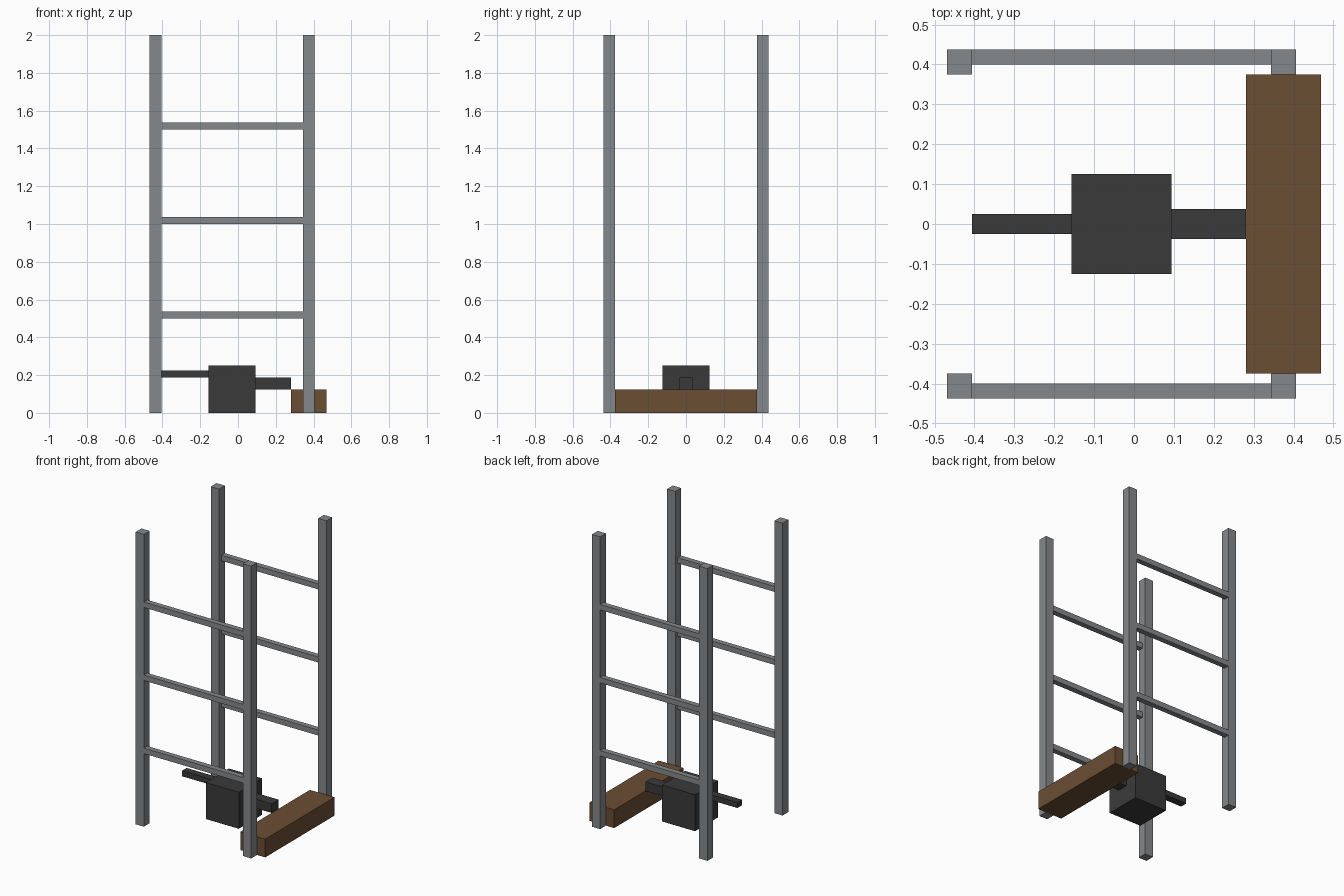
import bpy
import bmesh
from mathutils import Vector

cube = bpy.data.objects.get("Cube")
if cube:
    bpy.data.objects.remove(cube, do_unlink=True)


def material(name, rgb):
    mat = bpy.data.materials.new(name)
    mat.use_nodes = True
    mat.diffuse_color = (*rgb, 1)
    mat.node_tree.nodes["Principled BSDF"].inputs["Base Color"].default_value = (*rgb, 1)
    return mat


def box(name, low, high, mat):
    """Flat-shaded block spanning two opposite corners."""
    low, high = Vector(low), Vector(high)
    bm = bmesh.new()
    bmesh.ops.create_cube(bm, size=1)
    bmesh.ops.scale(bm, vec=high - low, verts=bm.verts)
    mesh = bpy.data.meshes.new(name)
    bm.to_mesh(mesh)
    bm.free()
    mesh.materials.append(mat)
    obj = bpy.data.objects.new(name, mesh)
    obj.location = (low + high) / 2
    bpy.context.collection.objects.link(obj)
    return obj


steel = material("grey steel", (0.235, 0.25, 0.258))
iron = material("dark iron", (0.042, 0.042, 0.042))
wood = material("brown wood", (0.147, 0.077, 0.034))

# Frame: two ladder sides, each with two posts and three rungs
post, rung = 0.0625, 0.0375
outer, left_x, right_x = 0.4375, 0.34375, -0.46875
for side, sign in (("front", -1), ("back", 1)):
    def span(width):
        return sorted((sign * outer, sign * (outer - width)))

    y0, y1 = span(post)
    for end, x in (("left", left_x), ("right", right_x)):
        box(f"{side}_{end}_post", (x, y0, 0), (x + post, y1, 2), steel)
    y0, y1 = span(rung)
    for i in range(3):
        z = 0.5 * (i + 1)
        box(f"{side}_rung_{i + 1}", (right_x + post, y0, z), (left_x, y1, z + rung), steel)

# Wooden beam across one end
box("cross_beam", (0.28125, -0.375, 0), (0.46875, 0.375, 0.125), wood)

# Central block with an arm on each side
box("central_block", (-0.15625, -0.125, 0), (0.09375, 0.125, 0.25), iron)
box("left_arm", (0.09375, -0.0375, 0.125), (0.28125, 0.0375, 0.1875), iron)
box("right_arm", (-0.40625, -0.025, 0.1875), (-0.15625, 0.025, 0.225), iron)
